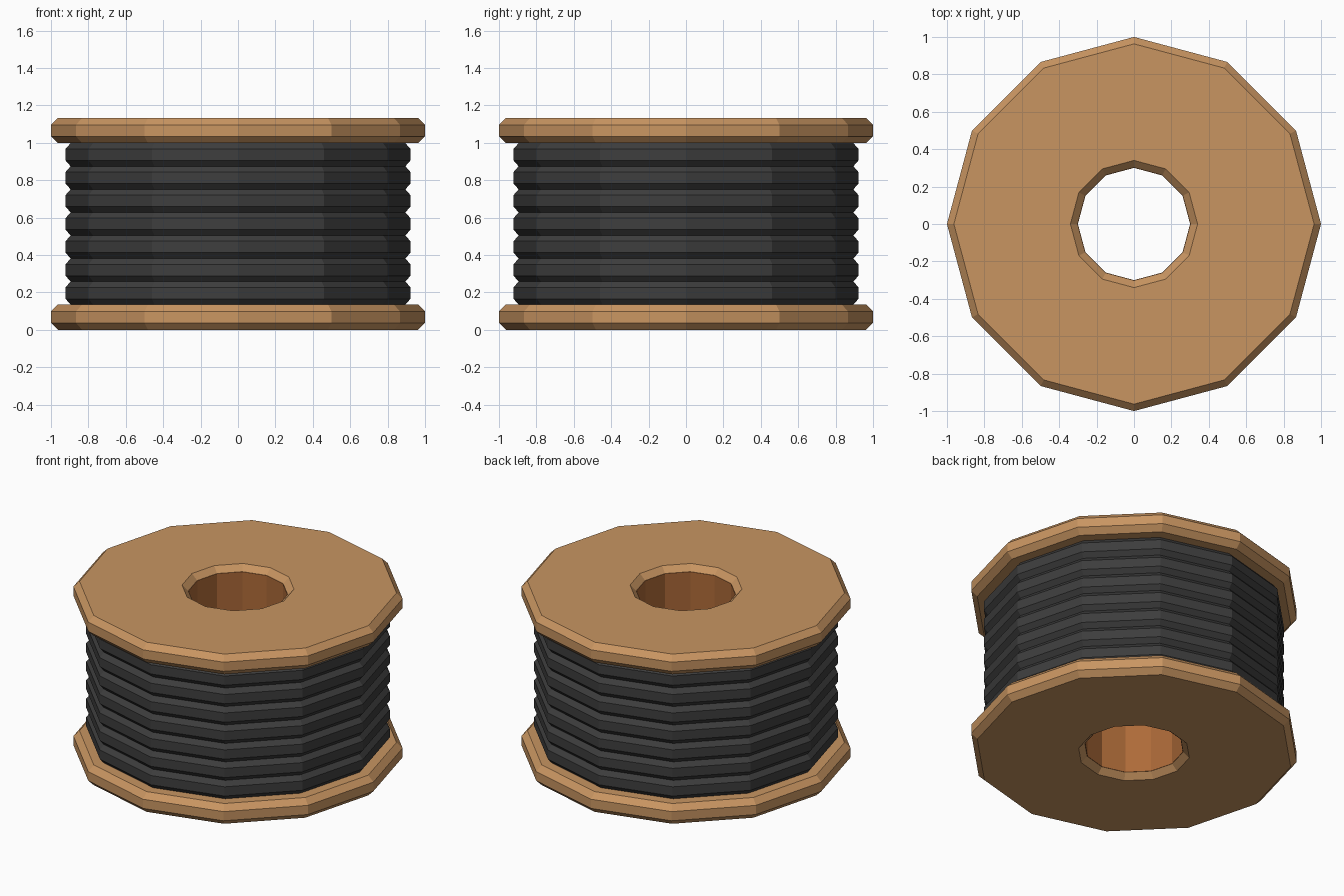
import bpy, bmesh, math

SIDES = 12

cube = bpy.data.objects.get("Cube")
if cube:
    bpy.data.objects.remove(cube, do_unlink=True)


def material(name, rgb):
    m = bpy.data.materials.new(name)
    m.use_nodes = True
    m.diffuse_color = (*rgb, 1)
    m.node_tree.nodes["Principled BSDF"].inputs["Base Color"].default_value = (*rgb, 1)
    return m


def lathe(name, profile, mat, turn=0.0):
    """Spin a closed (radius, z) loop into a faceted ring."""
    bm = bmesh.new()
    rings = []
    for i in range(SIDES):
        a = 2 * math.pi * i / SIDES + turn
        rings.append([bm.verts.new((r * math.cos(a), r * math.sin(a), z)) for r, z in profile])
    n = len(profile)
    for i in range(SIDES):
        cur, nxt = rings[i], rings[(i + 1) % SIDES]
        for j in range(n):
            k = (j + 1) % n
            bm.faces.new((cur[j], nxt[j], nxt[k], cur[k]))
    bmesh.ops.recalc_face_normals(bm, faces=bm.faces)
    me = bpy.data.meshes.new(name)
    bm.to_mesh(me)
    bm.free()
    me.materials.append(mat)
    ob = bpy.data.objects.new(name, me)
    bpy.context.collection.objects.link(ob)
    return ob


wood = material("light wood", (0.58, 0.30, 0.12))
core = material("brown core", (0.42, 0.145, 0.04))
cable = material("dark cable", (0.047, 0.047, 0.047))

# Bevelled end discs with a central hole
T, B = 0.135, 0.037
for name, z in (("bottom_flange", 0.0), ("top_flange", 0.998)):
    lathe(name, [(1 - B, z), (1, z + B), (1, z + T - B), (1 - B, z + T),
                 (0.34, z + T), (0.302, z + T - B), (0.302, z + B), (0.34, z)], wood)

# Hollow core tube
lathe("core_tube", [(0.3, B), (0.3, 1.133 - B), (0.32, 1.133 - B), (0.32, B)], core)

# Stacked cable windings
COUNT, START, END = 7, 0.135, 0.998
step = (END - START) / COUNT
for i in range(COUNT):
    z = START + i * step
    lathe(f"cable_winding_{i + 1}",
          [(0.6, z), (0.895, z), (0.922, z + 0.25 * step),
           (0.922, z + 0.75 * step), (0.895, z + step), (0.6, z + step)], cable)
